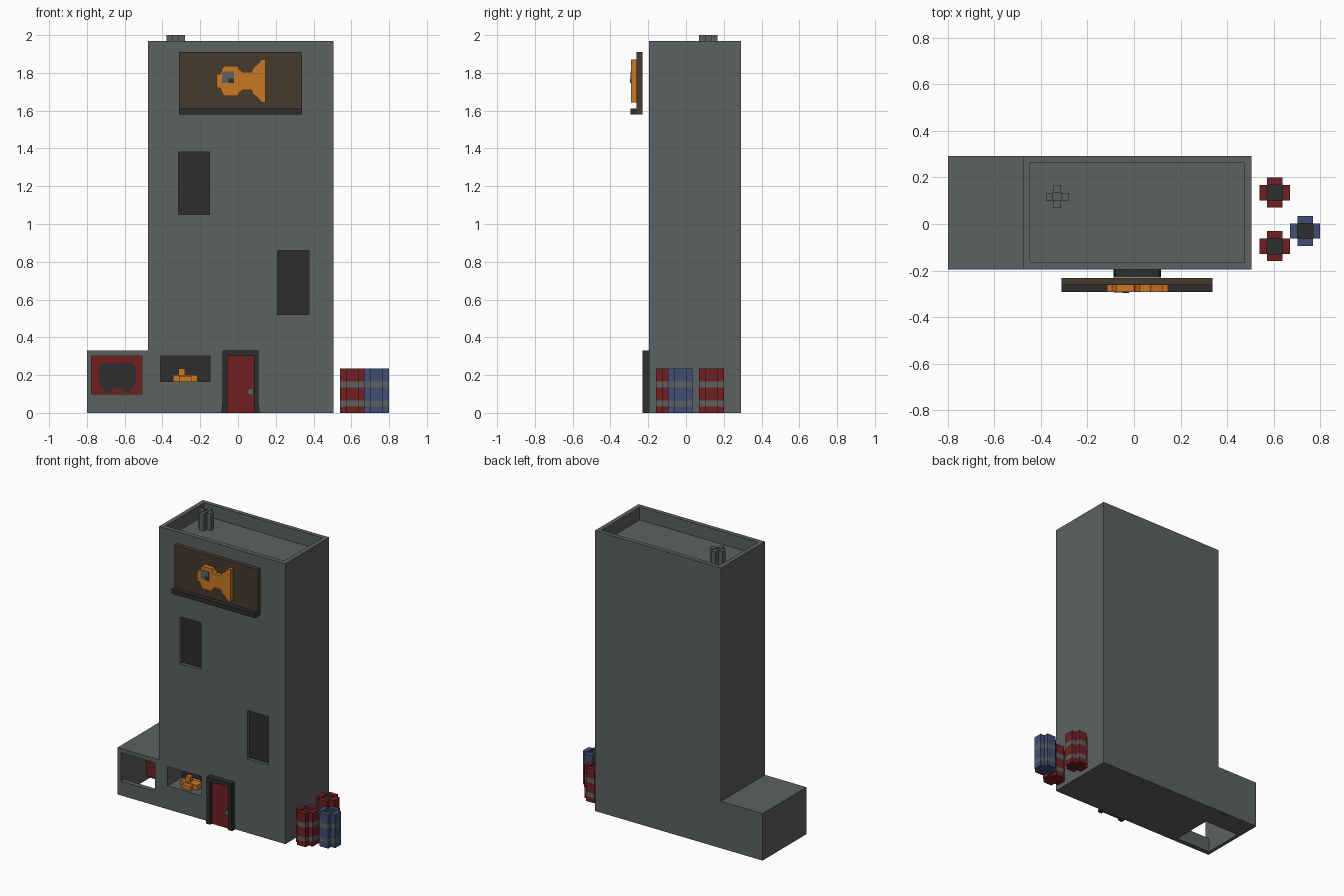
import bpy, bmesh

if "Cube" in bpy.data.objects:
    bpy.data.objects.remove(bpy.data.objects["Cube"])

def material(name, r, g, b):
    m = bpy.data.materials.new(name)
    m.diffuse_color = (r, g, b, 1)
    m.use_nodes = True
    m.node_tree.nodes["Principled BSDF"].inputs["Base Color"].default_value = m.diffuse_color
    return m

GRAY = material("concrete gray", 0.11, 0.12, 0.12)
DARK = material("near black", 0.027, 0.027, 0.027)
RED = material("dark red", 0.165, 0.014, 0.016)
BLUE = material("drum blue", 0.052, 0.075, 0.175)
ORANGE = material("orange", 0.60, 0.19, 0.018)
BROWN = material("sign brown", 0.062, 0.043, 0.026)

def finish(name, bm, mats):
    bmesh.ops.recalc_face_normals(bm, faces=bm.faces)
    me = bpy.data.meshes.new(name)
    bm.to_mesh(me)
    bm.free()
    for m in mats:
        me.materials.append(m)
    ob = bpy.data.objects.new(name, me)
    bpy.context.collection.objects.link(ob)
    return ob

def prism(name, pts, y0, y1, mat):
    """Front-view (x, z) outline extruded along y."""
    bm = bmesh.new()
    f = bm.faces.new([bm.verts.new((x, y0, z)) for x, z in pts])
    ext = bmesh.ops.extrude_face_region(bm, geom=[f])
    vs = [g for g in ext["geom"] if isinstance(g, bmesh.types.BMVert)]
    bmesh.ops.translate(bm, verts=vs, vec=(0, y1 - y0, 0))
    return finish(name, bm, [mat])

def box(name, x0, x1, y0, y1, z0, z1, mat):
    return prism(name, [(x0, z0), (x1, z0), (x1, z1), (x0, z1)], y0, y1, mat)

def cross(cx, cy, r, a):
    """Plus-shaped outline, arm reach r, half width a."""
    return [(cx + x, cy + y) for x, y in
            [(-a, -r), (a, -r), (a, -a), (r, -a), (r, a), (a, a),
             (a, r), (-a, r), (-a, a), (-r, a), (-r, -a), (-a, -a)]]

def cross_post(name, cx, cy, r, a, levels, mats, bands, dip):
    """Plus-shaped column with banded sides and a sunken centre on top."""
    bm = bmesh.new()
    pts = cross(cx, cy, r, a)
    rings = [[bm.verts.new((x, y, z)) for x, y in pts] for z in levels]
    for k in range(len(levels) - 1):
        for i in range(12):
            j = (i + 1) % 12
            f = bm.faces.new((rings[k][i], rings[k][j], rings[k + 1][j], rings[k + 1][i]))
            f.material_index = bands[k]
    bm.faces.new(rings[0])
    t = rings[-1]
    for q in ((11, 0, 1, 2), (2, 3, 4, 5), (5, 6, 7, 8), (8, 9, 10, 11)):
        bm.faces.new([t[i] for i in q])
    c = [t[i] for i in (2, 5, 8, 11)]
    low = [bm.verts.new((v.co.x, v.co.y, v.co.z - dip)) for v in c]
    for i in range(4):
        j = (i + 1) % 4
        bm.faces.new((c[i], c[j], low[j], low[i]))
    bm.faces.new(low).material_index = len(mats) - 1
    return finish(name, bm, mats)

# Building shell: tower with low annex, hollowed by cutters
shell = prism("building", [(-0.80, 0), (0.505, 0), (0.505, 1.97), (-0.477, 1.97),
                           (-0.477, 0.33), (-0.80, 0.33)], -0.195, 0.292, GRAY)
WINDOWS = [(-0.314, -0.15, 1.05, 1.38), (0.21, 0.375, 0.52, 0.86)]
cuts = [(-0.446, 0.474, -0.163, 0.262, 1.88, 2.2),       # roof well
        (-0.775, -0.507, -0.16, 0.13, -0.1, 0.30),       # annex room, open below
        (-0.775, -0.507, -0.3, -0.1, 0.10, 0.30),        # annex opening
        (-0.41, -0.148, -0.3, -0.03, 0.165, 0.30)]       # counter niche
cuts += [(x0, x1, -0.3, -0.165, z0, z1) for x0, x1, z0, z1 in WINDOWS]
cutters = []
for i, c in enumerate(cuts):
    cut = box("cutter_%d" % i, *c, GRAY)
    cut.hide_render = True
    mod = shell.modifiers.new("cut", "BOOLEAN")
    mod.operation, mod.solver, mod.object = "DIFFERENCE", "EXACT", cut
    cutters.append(cut)
dg = bpy.context.evaluated_depsgraph_get()
baked = bpy.data.meshes.new_from_object(shell.evaluated_get(dg))
shell.modifiers.clear()
shell.data = baked
for cut in cutters:
    bpy.data.objects.remove(cut)

# Dark panes in the windows and niche
for i, (x0, x1, z0, z1) in enumerate(WINDOWS):
    box("window_pane_%d" % (i + 1), x0, x1, -0.172, -0.164, z0, z1, DARK)
box("niche_back", -0.41, -0.148, -0.038, -0.029, 0.165, 0.30, DARK)

# Small orange object on the counter
box("counter_item_base", -0.345, -0.215, -0.145, -0.085, 0.165, 0.20, ORANGE)
box("counter_item_cross", -0.313, -0.247, -0.175, -0.055, 0.165, 0.195, ORANGE)
box("counter_item_top", -0.315, -0.28, -0.133, -0.098, 0.20, 0.235, ORANGE)

# Red board with dark panel inside the annex
box("annex_board", -0.775, -0.507, 0.09, 0.13, 0.03, 0.30, RED)
prism("annex_board_panel", [(-0.737, 0.155), (-0.715, 0.13), (-0.705, 0.11), (-0.675, 0.11),
                            (-0.665, 0.13), (-0.613, 0.13), (-0.603, 0.11), (-0.573, 0.11),
                            (-0.563, 0.13), (-0.541, 0.155), (-0.541, 0.24), (-0.56, 0.263),
                            (-0.718, 0.263), (-0.737, 0.24)], 0.083, 0.091, DARK)

# Door with frame and handle
prism("door_frame", [(-0.088, 0), (-0.055, 0), (-0.055, 0.30), (0.085, 0.30), (0.085, 0),
                     (0.115, 0), (0.108, 0.06), (0.108, 0.33), (-0.082, 0.33), (-0.082, 0.06)],
      -0.23, -0.195, DARK)
box("door", -0.055, 0.085, -0.212, -0.194, 0, 0.30, RED)
prism("door_handle", [(0.045, 0.11), (0.06, 0.095), (0.083, 0.095), (0.083, 0.13), (0.06, 0.13)],
      -0.222, -0.212, GRAY)

# Sign board with ledge and fish cutout
box("sign_board", -0.312, 0.338, -0.262, -0.231, 1.58, 1.91, BROWN)
box("sign_ledge", -0.312, 0.338, -0.293, -0.262, 1.58, 1.612, DARK)
half = [(-0.115, 0.037), (-0.095, 0.037), (-0.085, 0.06), (-0.075, 0.08), (0, 0.08), (0.008, 0.06),
        (0.025, 0.048), (0.07, 0.048), (0.08, 0.07), (0.105, 0.09), (0.125, 0.113), (0.145, 0.113)]
prism("sign_fish", [(x, 1.757 + h) for x, h in half] + [(x, 1.757 - h) for x, h in reversed(half)],
      -0.292, -0.262, ORANGE)
box("fish_eye", -0.086, -0.022, -0.295, -0.291, 1.747, 1.808, GRAY)
box("fish_pupil", -0.05, -0.022, -0.297, -0.294, 1.747, 1.77, DARK)

# Roof vent
cross_post("roof_vent", -0.33, 0.117, 0.049, 0.017, [1.875, 2.0], [GRAY], [0], 0.01)

# Banded drums beside the tower
LEVELS = [0, 0.035, 0.065, 0.135, 0.167, 0.235]
for i, (x, y, m) in enumerate([(0.605, 0.135, RED), (0.605, -0.095, RED), (0.735, -0.03, BLUE)]):
    cross_post("drum_%d" % (i + 1), x, y, 0.065, 0.033, LEVELS,
               [m, GRAY, DARK], [0, 1, 0, 1, 0], 0.015)
